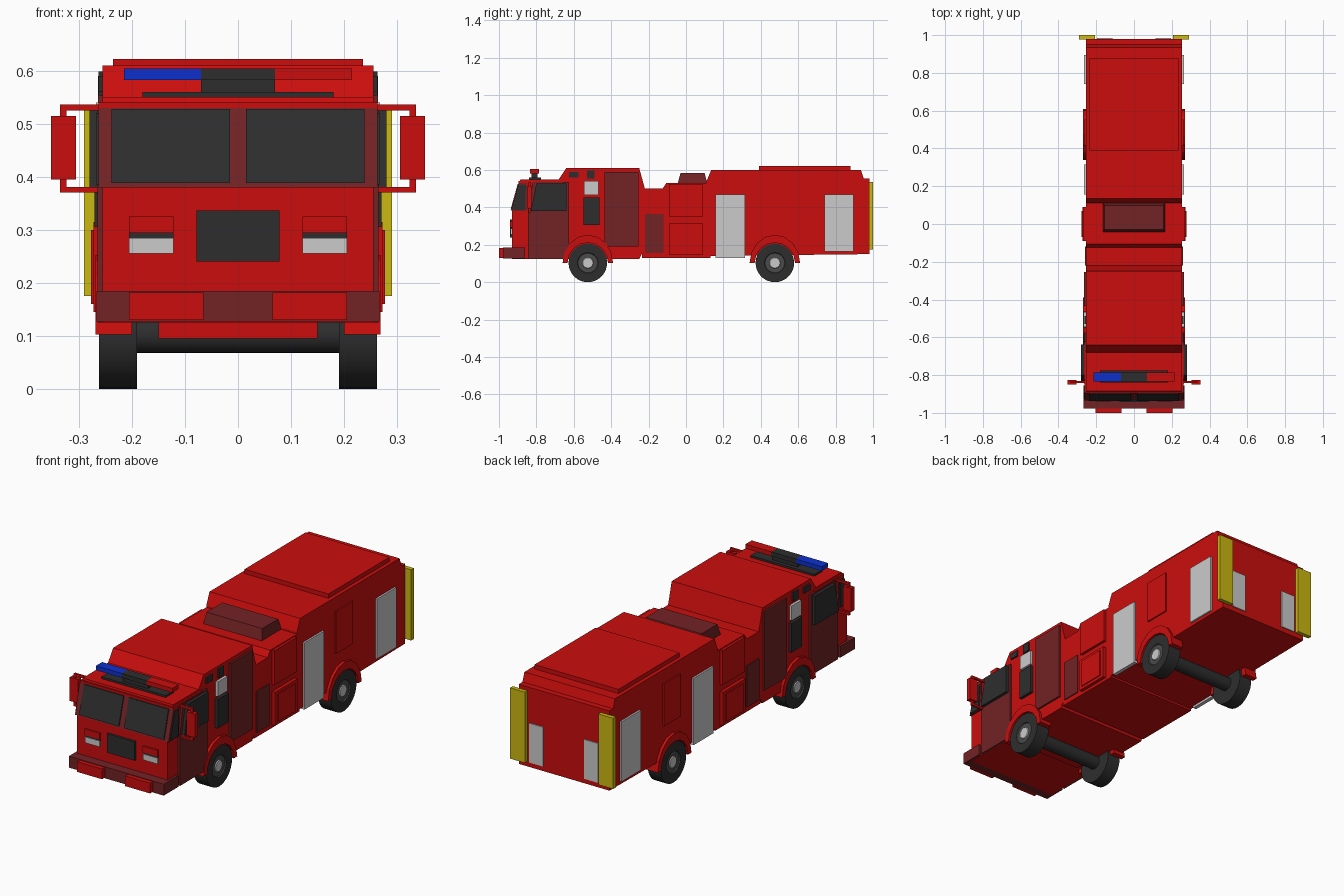
import bpy, bmesh, math
from mathutils import Matrix

if "Cube" in bpy.data.objects:
    bpy.data.objects.remove(bpy.data.objects["Cube"])


def material(name, r, g, b):
    m = bpy.data.materials.new(name)
    m.use_nodes = True
    m.diffuse_color = (r, g, b, 1)
    m.node_tree.nodes["Principled BSDF"].inputs["Base Color"].default_value = (r, g, b, 1)
    return m


RED = material("bright_red", 0.6, 0.004, 0.004)
MAROON = material("dark_red", 0.17, 0.016, 0.018)
BLACK = material("charcoal", 0.027, 0.027, 0.027)
GREY = material("rim_grey", 0.07, 0.07, 0.07)
SILVER = material("light_grey", 0.6, 0.6, 0.6)
YELLOW = material("yellow", 0.6, 0.48, 0.006)
BLUE = material("blue", 0.004, 0.03, 0.62)


def finish(name, bm, *mats):
    bmesh.ops.recalc_face_normals(bm, faces=bm.faces)
    mesh = bpy.data.meshes.new(name)
    bm.to_mesh(mesh)
    bm.free()
    for m in mats:
        mesh.materials.append(m)
    ob = bpy.data.objects.new(name, mesh)
    bpy.context.scene.collection.objects.link(ob)
    return ob


def prism(name, profile, x0, x1, mat, both=False):
    """Side profile of (y, z) points extruded across x, optionally on both sides."""
    bm = bmesh.new()
    for s in ((1, -1) if both else (1,)):
        a = [bm.verts.new((s * x0, y, z)) for y, z in profile]
        b = [bm.verts.new((s * x1, y, z)) for y, z in profile]
        bm.faces.new(a)
        bm.faces.new(b)
        for i in range(len(a)):
            j = (i + 1) % len(a)
            bm.faces.new((a[i], a[j], b[j], b[i]))
    return finish(name, bm, mat)


def box(name, x, y, z, mat, both=False):
    (y0, y1), (z0, z1) = y, z
    return prism(name, [(y0, z0), (y1, z0), (y1, z1), (y0, z1)], x[0], x[1], mat, both)


def side(name, y, z, mat, out=0.262):
    """Panel lying on both flanks of the body."""
    return box(name, (0.245, out), y, z, mat, True)


W = 0.255

# Main body sections
prism("cab", [(-0.93, 0.125), (-0.93, 0.38), (-0.885, 0.55), (-0.68, 0.55), (-0.64, 0.61),
              (-0.25, 0.61), (-0.22, 0.5), (-0.22, 0.18), (-0.25, 0.125)], -W, W, RED)
prism("middle_body", [(-0.235, 0.13), (-0.235, 0.5), (-0.125, 0.5), (-0.105, 0.53),
                      (0.13, 0.53), (0.13, 0.13)], -W, W, RED)
prism("rear_body", [(0.11, 0.14), (0.11, 0.54), (0.135, 0.6), (0.935, 0.6), (0.95, 0.555),
                    (0.98, 0.555), (0.98, 0.15)], -W, W, RED)
box("rear_roof_panel", (-0.236, 0.236), (0.39, 0.88), (0.59, 0.622), RED)
box("front_skid", (-0.15, 0.15), (-0.61, -0.55), (0.095, 0.14), RED)

# Roof vent with tapered sides
bm = bmesh.new()
bmesh.ops.create_cube(bm, size=1, matrix=Matrix.Translation((0, 0.035, 0.555))
                      @ Matrix.Diagonal((0.33, 0.16, 0.06, 1)))
for v in bm.verts:
    if v.co.z > 0.56:
        v.co.x *= 0.95
        v.co.y = 0.035 + (v.co.y - 0.035) * 0.8
finish("roof_vent", bm, MAROON)

# Windscreen, its surround and corner glass
prism("windscreen_surround", [(-0.934, 0.38), (-0.893, 0.53), (-0.85, 0.53), (-0.85, 0.38)],
      -0.263, 0.263, MAROON)
prism("windscreen_panes", [(-0.938, 0.388), (-0.899, 0.528), (-0.88, 0.528), (-0.91, 0.388)],
      0.015, 0.238, BLACK, True)
prism("corner_glass", [(-0.926, 0.385), (-0.892, 0.52), (-0.855, 0.52), (-0.862, 0.385)],
      0.25, 0.268, BLACK, True)
box("windscreen_header", (-0.263, 0.263), (-0.895, -0.66), (0.53, 0.541), RED)

# Bumper
box("bumper", (-0.267, 0.267), (-0.978, -0.86), (0.127, 0.185), MAROON)
box("bumper_pads", (0.065, 0.205), (-1.0, -0.95), (0.13, 0.182), RED, True)

# Front grille and headlights
box("grille", (-0.078, 0.078), (-0.942, -0.92), (0.24, 0.336), BLACK)
box("headlights", (0.122, 0.205), (-0.938, -0.92), (0.255, 0.285), SILVER, True)
box("headlight_gaps", (0.122, 0.205), (-0.935, -0.92), (0.285, 0.294), BLACK, True)
box("indicator_housings", (0.122, 0.205), (-0.94, -0.92), (0.294, 0.325), RED, True)

# Doors and side windows
prism("front_doors", [(-0.845, 0.125), (-0.64, 0.125), (-0.625, 0.2), (-0.625, 0.535),
                      (-0.82, 0.535), (-0.845, 0.38)], 0.245, 0.265, MAROON, True)
prism("front_door_windows", [(-0.83, 0.38), (-0.638, 0.38), (-0.638, 0.528), (-0.8, 0.528)],
      0.25, 0.28, BLACK, True)
side("rear_doors", (-0.435, -0.255), (0.19, 0.59), MAROON, 0.264)
side("cab_side_panels", (-0.545, -0.467), (0.465, 0.54), SILVER, 0.268)
side("cab_side_vents", (-0.548, -0.463), (0.305, 0.453), BLACK, 0.27)
side("marker_lights_front", (-0.625, -0.575), (0.56, 0.59), BLACK, 0.263)
side("marker_lights_rear", (-0.53, -0.488), (0.553, 0.598), BLACK, 0.263)

# Flank lockers and shutters
side("pump_panels", (-0.22, -0.12), (0.155, 0.365), MAROON, 0.26)
side("upper_lockers", (-0.09, 0.09), (0.35, 0.525), RED, 0.268)
side("lower_lockers", (-0.09, 0.09), (0.145, 0.315), RED, 0.272)
side("lower_locker_doors", (-0.07, 0.07), (0.16, 0.3), RED, 0.277)
side("front_shutters", (0.157, 0.315), (0.13, 0.47), SILVER, 0.264)
side("rear_shutters", (0.74, 0.895), (0.165, 0.47), SILVER, 0.264)
side("rear_hatches", (0.415, 0.552), (0.315, 0.53), RED, 0.262)

# Rear face
box("rear_warning_boards", (0.207, 0.29), (0.978, 1.0), (0.175, 0.535), YELLOW, True)
box("rear_panels", (0.115, 0.195), (0.97, 0.985), (0.175, 0.375), SILVER, True)

# Light bar on the cab roof
box("light_bar_base", (-0.18, 0.18), (-0.84, -0.775), (0.54, 0.56), BLACK)
box("light_bar_mount", (-0.07, 0.07), (-0.825, -0.795), (0.555, 0.585), BLACK)
for name, x, mat in (("light_bar_blue", (-0.215, -0.07), BLUE),
                     ("light_bar_middle", (-0.07, 0.07), BLACK),
                     ("light_bar_red", (0.07, 0.215), RED)):
    box(name, x, (-0.835, -0.785), (0.582, 0.604), mat)

# Mirrors on bracket arms
box("mirrors", (0.305, 0.352), (-0.85, -0.825), (0.395, 0.515), RED, True)
for name, arm, post in (("upper", (0.525, 0.536), (0.51, 0.53)),
                        ("lower", (0.37, 0.381), (0.375, 0.4))):
    box("mirror_arm_" + name, (0.25, 0.335), (-0.842, -0.831), arm, RED, True)
    box("mirror_post_" + name, (0.323, 0.335), (-0.842, -0.831), post, RED, True)


# Wheels, axles and faceted arches
def wheel(name, s, y):
    bm = bmesh.new()
    profile = [(0.19, 0), (0.19, 0.103), (0.262, 0.103), (0.262, 0.055), (0.257, 0.052),
               (0.257, 0.03), (0.261, 0.027), (0.261, 0)]
    vs = [bm.verts.new((s * x, y, 0.103 + r)) for x, r in profile]
    es = [bm.edges.new(p) for p in zip(vs, vs[1:])]
    bmesh.ops.spin(bm, geom=vs + es, cent=(0, y, 0.103), axis=(1, 0, 0),
                   angle=math.tau, steps=32, use_duplicate=False)
    bmesh.ops.remove_doubles(bm, verts=bm.verts, dist=0.0001)
    for f in bm.faces:
        far = max(math.hypot(v.co.y - y, v.co.z - 0.103) for v in f.verts)
        if abs(f.calc_center_median().x) > 0.2:
            f.material_index = 2 if far < 0.031 else 1 if far < 0.056 else 0
    return finish(name, bm, BLACK, GREY, SILVER)


rounded = []
for end, y in (("front", -0.525), ("rear", 0.475)):
    for label, s in (("left", 1), ("right", -1)):
        rounded.append(wheel(f"{end}_{label}_wheel", s, y))
    bm = bmesh.new()
    bmesh.ops.create_cone(bm, cap_ends=True, segments=24, radius1=0.035, radius2=0.035,
                          depth=0.4, matrix=Matrix.Translation((0, y, 0.103))
                          @ Matrix.Rotation(math.pi / 2, 4, 'Y'))
    rounded.append(finish(end + "_axle", bm, BLACK))

    def arc(ry, rz):
        return [(y + ry * math.cos(math.pi * i / 8), 0.103 + rz * math.sin(math.pi * i / 8))
                for i in range(9)]
    prism(end + "_wheel_arches", arc(0.135, 0.15) + arc(0.108, 0.108)[::-1],
          0.2, 0.269, RED, True)

bpy.ops.object.select_all(action='DESELECT')
for ob in rounded:
    ob.select_set(True)
bpy.context.view_layer.objects.active = rounded[0]
bpy.ops.object.shade_smooth_by_angle(angle=math.radians(30))
